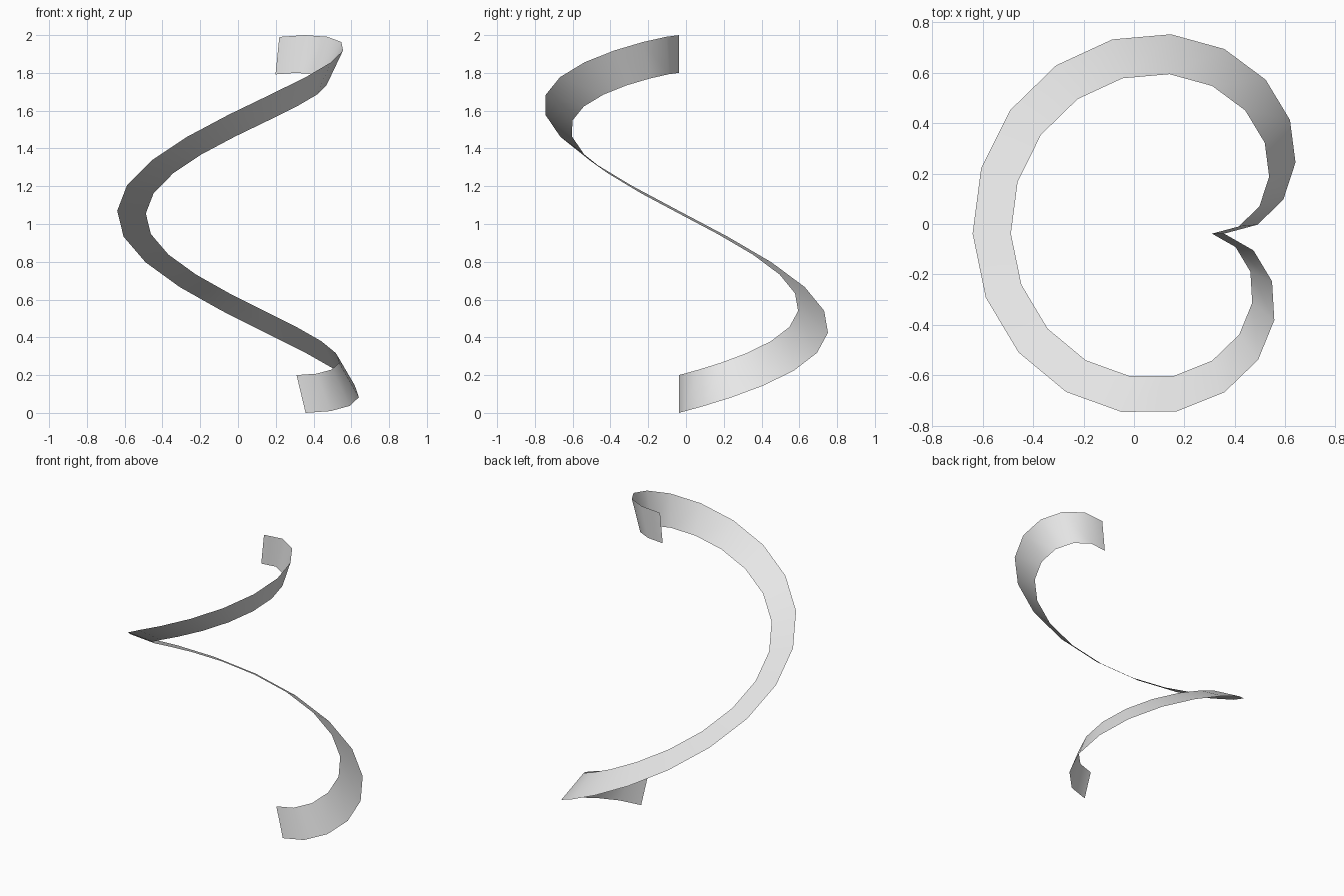
import bpy
import bmesh
from math import sin, cos, radians

cube = bpy.data.objects.get("Cube")
if cube:
    bpy.data.objects.remove(cube, do_unlink=True)

STEPS = 24
SWEEP = radians(188)    # pole-to-pole travel, slightly past the top
TURN = radians(360)     # one full turn around the vertical axis
CENTRE_Y = -0.038


def spiral_point(t, radius, centre_x):
    """Point on a one-turn spiral wound over a sphere."""
    polar, around = SWEEP * t, TURN * t
    ring = radius * sin(polar)
    return (centre_x + ring * cos(around),
            CENTRE_Y + ring * sin(around),
            1 - radius * cos(polar))


# Colour
grey = bpy.data.materials.new("light grey")
grey.use_nodes = True
colour = (0.8, 0.8, 0.8, 1)
grey.diffuse_color = colour
grey.node_tree.nodes["Principled BSDF"].inputs["Base Color"].default_value = colour

# Ribbon: an outer and an inner spiral edge joined by one row of faces
bm = bmesh.new()
rows = []
for i in range(STEPS + 1):
    t = i / STEPS
    rows.append((bm.verts.new(spiral_point(t, 1.0, 0.358)),
                 bm.verts.new(spiral_point(t, 0.8, 0.31))))
for (outer_a, inner_a), (outer_b, inner_b) in zip(rows, rows[1:]):
    face = bm.faces.new((outer_a, inner_a, inner_b, outer_b))
    face.smooth = True
bmesh.ops.recalc_face_normals(bm, faces=bm.faces)

mesh = bpy.data.meshes.new("spiral_ribbon")
bm.to_mesh(mesh)
bm.free()
mesh.materials.append(grey)
ribbon = bpy.data.objects.new("spiral_ribbon", mesh)
bpy.context.collection.objects.link(ribbon)
